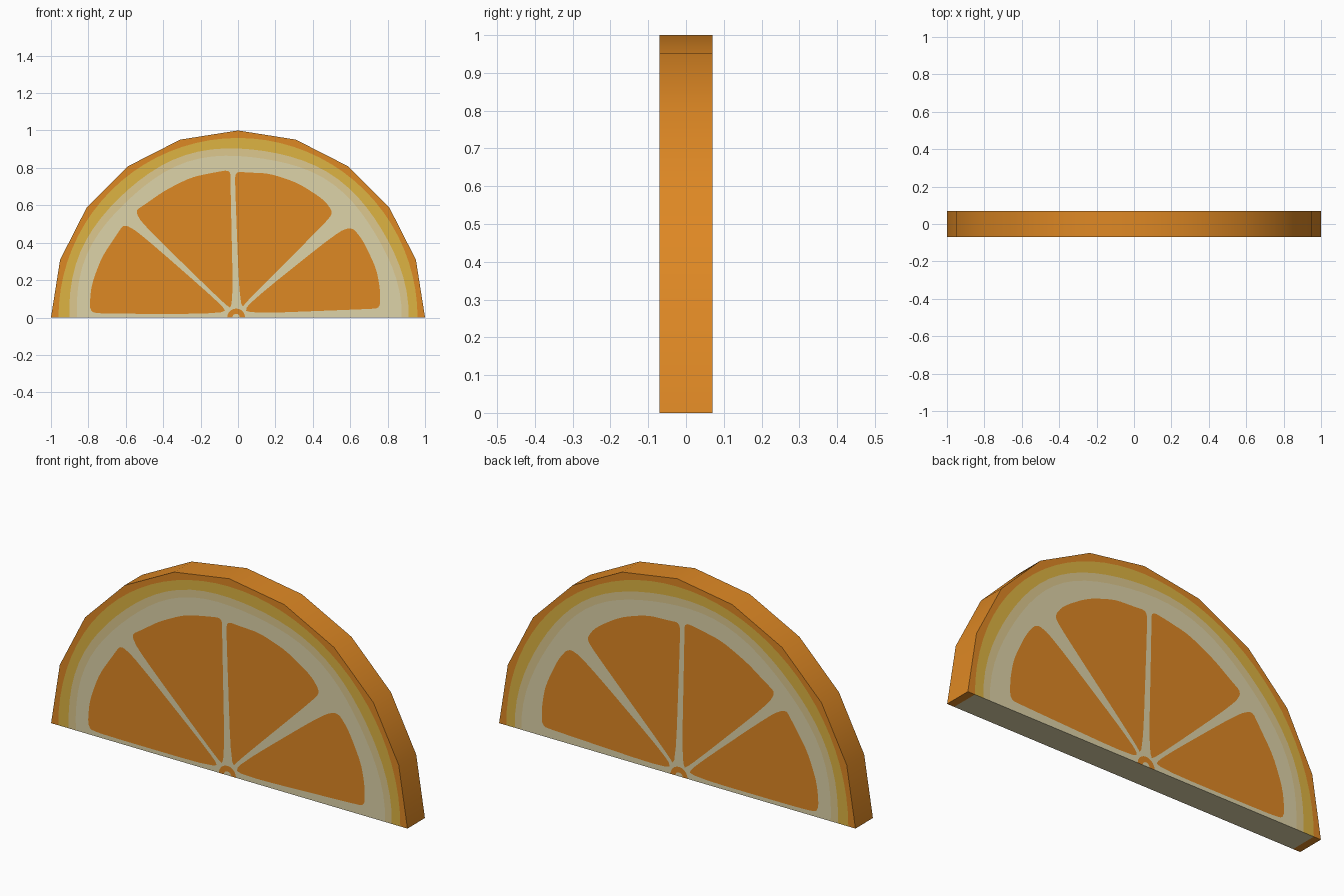
import bpy, bmesh, math
from mathutils import Vector
from mathutils.geometry import delaunay_2d_cdt

if "Cube" in bpy.data.objects:
    bpy.data.objects.remove(bpy.data.objects["Cube"])

HALF = 0.07  # half thickness


def material(name, rgb):
    m = bpy.data.materials.new(name)
    lin = [((c / 255 + 0.055) / 1.055) ** 2.4 for c in rgb]
    m.diffuse_color = (*lin, 1)
    m.use_nodes = True
    m.node_tree.nodes["Principled BSDF"].inputs["Base Color"].default_value = m.diffuse_color
    return m


MATS = [material("orange", (222, 136, 36)), material("rind_yellow", (221, 179, 66)),
        material("pale_tan", (221, 200, 142)), material("cream_pith", (222, 211, 168))]
ORANGE, YELLOW, TAN, PITH = range(4)


def arc(r, n, cx=0.0, wobble=0.0):
    pts = []
    for i in range(n + 1):
        a = math.pi * i / n
        k = r + wobble * math.sin(7 * a + 1)
        pts.append((cx + k * math.cos(a), 0.0 if i in (0, n) else k * math.sin(a)))
    return pts


def rounded(pts, times=2):
    # corner cutting gives the soft segment corners
    for _ in range(times):
        out = []
        for i, (x0, z0) in enumerate(pts):
            x1, z1 = pts[(i + 1) % len(pts)]
            for t in (0.2, 0.8):
                out.append((x0 + (x1 - x0) * t, z0 + (z1 - z0) * t))
        pts = out
    return pts


def inside(p, poly):
    hit = False
    for i, (x0, z0) in enumerate(poly):
        x1, z1 = poly[i - 1]
        if (z0 > p.y) != (z1 > p.y) and p.x < (x1 - x0) * (p.y - z0) / (z1 - z0) + x0:
            hit = not hit
    return hit


# Four flesh segments, left to right
segments = [
    [(-0.06, 0.02), (-0.09, 0.07), (-0.53, 0.455), (-0.61, 0.50), (-0.65, 0.44),
     (-0.73, 0.32), (-0.785, 0.17), (-0.795, 0.03), (-0.72, 0.02)],
    [(-0.025, 0.04), (-0.08, 0.08), (-0.51, 0.50), (-0.55, 0.57), (-0.49, 0.61),
     (-0.39, 0.68), (-0.25, 0.75), (-0.13, 0.775), (-0.04, 0.79), (-0.04, 0.70)],
    [(0.01, 0.04), (0.06, 0.10), (0.46, 0.50), (0.51, 0.56), (0.46, 0.63),
     (0.32, 0.72), (0.17, 0.77), (0.06, 0.775), (-0.015, 0.78), (-0.015, 0.69)],
    [(0.04, 0.02), (0.05, 0.07), (0.53, 0.455), (0.61, 0.485), (0.67, 0.41),
     (0.74, 0.26), (0.76, 0.15), (0.76, 0.05), (0.69, 0.045)],
]

# Painted regions from the outside in, later ones win
outer = arc(1.0, 10)
regions = [(outer, ORANGE), (arc(0.96, 40), YELLOW), (arc(0.907, 40, 0, 0.006), TAN),
           (arc(0.868, 40, 0, 0.008), PITH)]
regions += [(rounded(s), ORANGE) for s in segments]
regions += [(arc(0.048, 10, -0.01), ORANGE), (arc(0.02, 8, -0.01), PITH)]

# Flat partition of the cut face along all region outlines
pts, edges = [], []
for poly, _ in regions:
    base, n = len(pts), len(poly)
    pts += [Vector(p) for p in poly]
    edges += [(base + i, base + (i + 1) % n) for i in range(n)]
flat, _, tris, *_ = delaunay_2d_cdt(pts, edges, [], 0, 1e-5)

bm = bmesh.new()
front = [bm.verts.new((p.x, -HALF, p.y)) for p in flat]
back = [bm.verts.new((p.x, HALF, p.y)) for p in flat]


def add(verts, mat):
    f = bm.faces.new(verts)
    f.material_index = mat
    f.smooth = True


# Both cut faces
for t in tris:
    mid = sum((flat[i] for i in t), Vector((0, 0))) / len(t)
    mat = [m for poly, m in regions if inside(mid, poly)] or [ORANGE]
    add([front[i] for i in t], mat[-1])
    add([back[i] for i in reversed(t)], mat[-1])

# Faceted rind
rim = sorted((i for i, p in enumerate(flat) if p.length > 0.99),
             key=lambda i: math.atan2(max(flat[i].y, 0), flat[i].x))
for a, b in zip(rim, rim[1:]):
    add([front[a], back[a], back[b], front[b]], ORANGE)

# Pith underside with rind at both ends
floor = sorted((i for i, p in enumerate(flat) if p.y < 1e-5), key=lambda i: flat[i].x)
for a, b in zip(floor, floor[1:]):
    x = abs(flat[a].x + flat[b].x) / 2
    add([front[a], back[a], back[b], front[b]], ORANGE if x > 0.96 else PITH)

bmesh.ops.recalc_face_normals(bm, faces=bm.faces)
mesh = bpy.data.meshes.new("orange_slice")
bm.to_mesh(mesh)
bm.free()
for m in MATS:
    mesh.materials.append(m)
obj = bpy.data.objects.new("orange_slice", mesh)
bpy.context.collection.objects.link(obj)
bpy.context.view_layer.objects.active = obj
obj.select_set(True)
bpy.ops.object.shade_smooth_by_angle(angle=math.radians(30))
